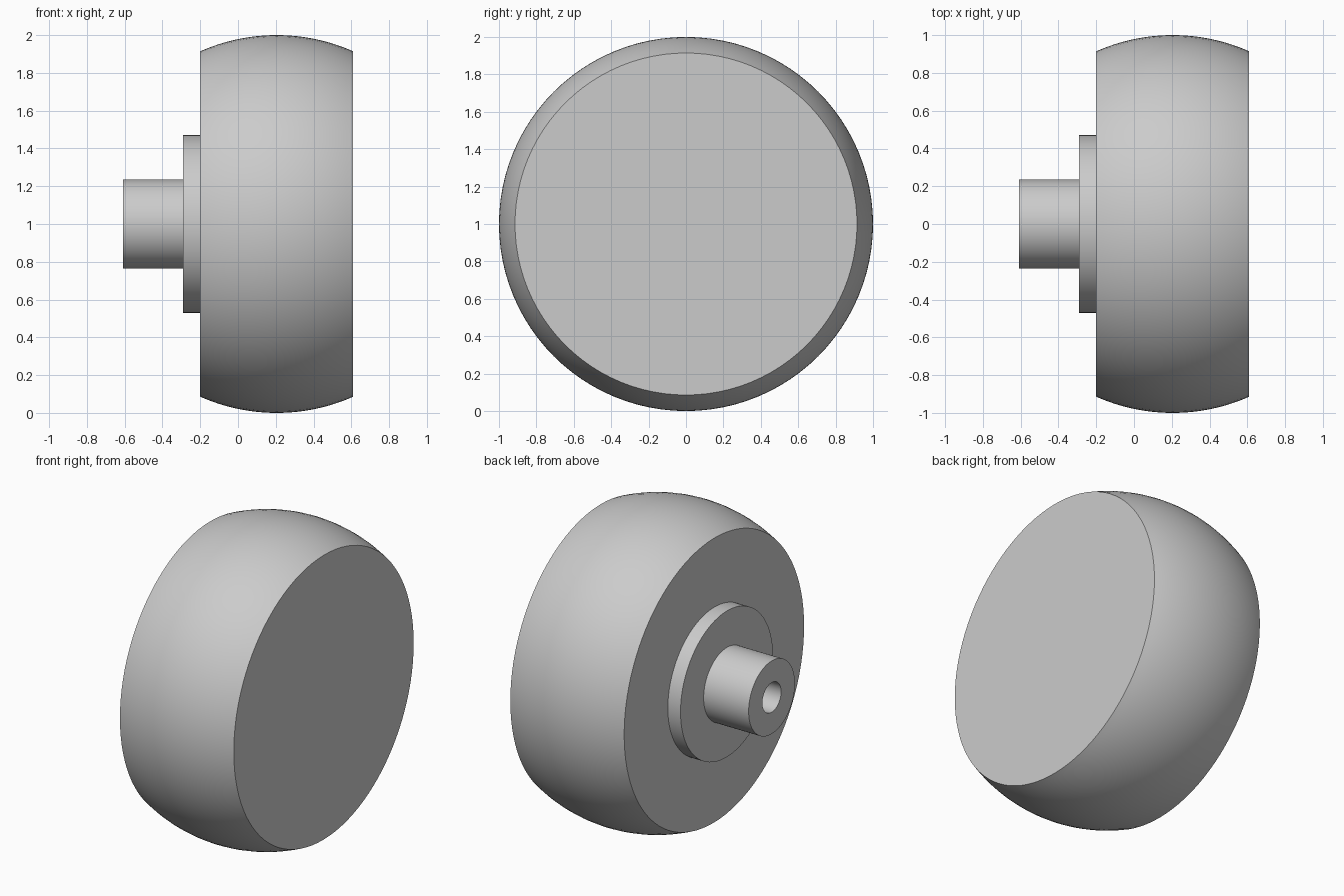
import bpy, bmesh, math

SEGMENTS = 96
RADIUS = 1.0          # rolling surface is a slice of a ball
CENTRE_X = 0.205      # middle of the tread
HALF_WIDTH = 0.405
INNER_X = CENTRE_X - HALF_WIDTH
FLANGE_X, FLANGE_R = -0.29, 0.47
HUB_X, HUB_R = -0.61, 0.235
BORE_X, BORE_R = -0.21, 0.095

cube = bpy.data.objects.get("Cube")
if cube:
    bpy.data.objects.remove(cube, do_unlink=True)

grey = bpy.data.materials.new("plain grey")
grey.use_nodes = True
grey.diffuse_color = (0.6, 0.6, 0.6, 1)
grey.node_tree.nodes["Principled BSDF"].inputs["Base Color"].default_value = grey.diffuse_color


def lathe(name, profile):
    """Spin (x, radius) points about the axle and shade the curved faces."""
    bm = bmesh.new()
    verts = [bm.verts.new((x, 0, 1 + r)) for x, r in profile]
    edges = [bm.edges.new(pair) for pair in zip(verts, verts[1:])]
    bmesh.ops.spin(bm, geom=verts + edges, cent=(0, 0, 1), axis=(1, 0, 0),
                   angle=math.tau, steps=SEGMENTS, use_duplicate=False)
    bmesh.ops.remove_doubles(bm, verts=bm.verts, dist=0.0001)
    # profiles run from the inner side outwards, so orient faces by their winding
    bmesh.ops.recalc_face_normals(bm, faces=bm.faces)
    first = min(bm.faces, key=lambda f: f.calc_center_median().x)
    if first.normal.x > 0:
        bmesh.ops.reverse_faces(bm, faces=bm.faces)
    mesh = bpy.data.meshes.new(name)
    bm.to_mesh(mesh)
    bm.free()
    mesh.materials.append(grey)
    obj = bpy.data.objects.new(name, mesh)
    bpy.context.collection.objects.link(obj)
    bpy.ops.object.select_all(action='DESELECT')
    obj.select_set(True)
    bpy.context.view_layer.objects.active = obj
    bpy.ops.object.shade_smooth_by_angle(angle=math.radians(30))
    return obj


# Wheel: crowned tread between two flat sides
STEPS = 24
offsets = [HALF_WIDTH * (2 * i / STEPS - 1) for i in range(STEPS + 1)]
tread = [(CENTRE_X + d, math.sqrt(RADIUS ** 2 - d ** 2)) for d in offsets]
lathe("wheel", [(INNER_X, FLANGE_R)] + tread + [(CENTRE_X + HALF_WIDTH, 0)])

# Flange: shallow step on the inner side
lathe("flange", [(FLANGE_X, HUB_R), (FLANGE_X, FLANGE_R), (INNER_X, FLANGE_R)])

# Hub: short stub with a blind bore
lathe("hub", [(BORE_X, 0), (BORE_X, BORE_R), (HUB_X, BORE_R),
              (HUB_X, HUB_R), (FLANGE_X, HUB_R)])
